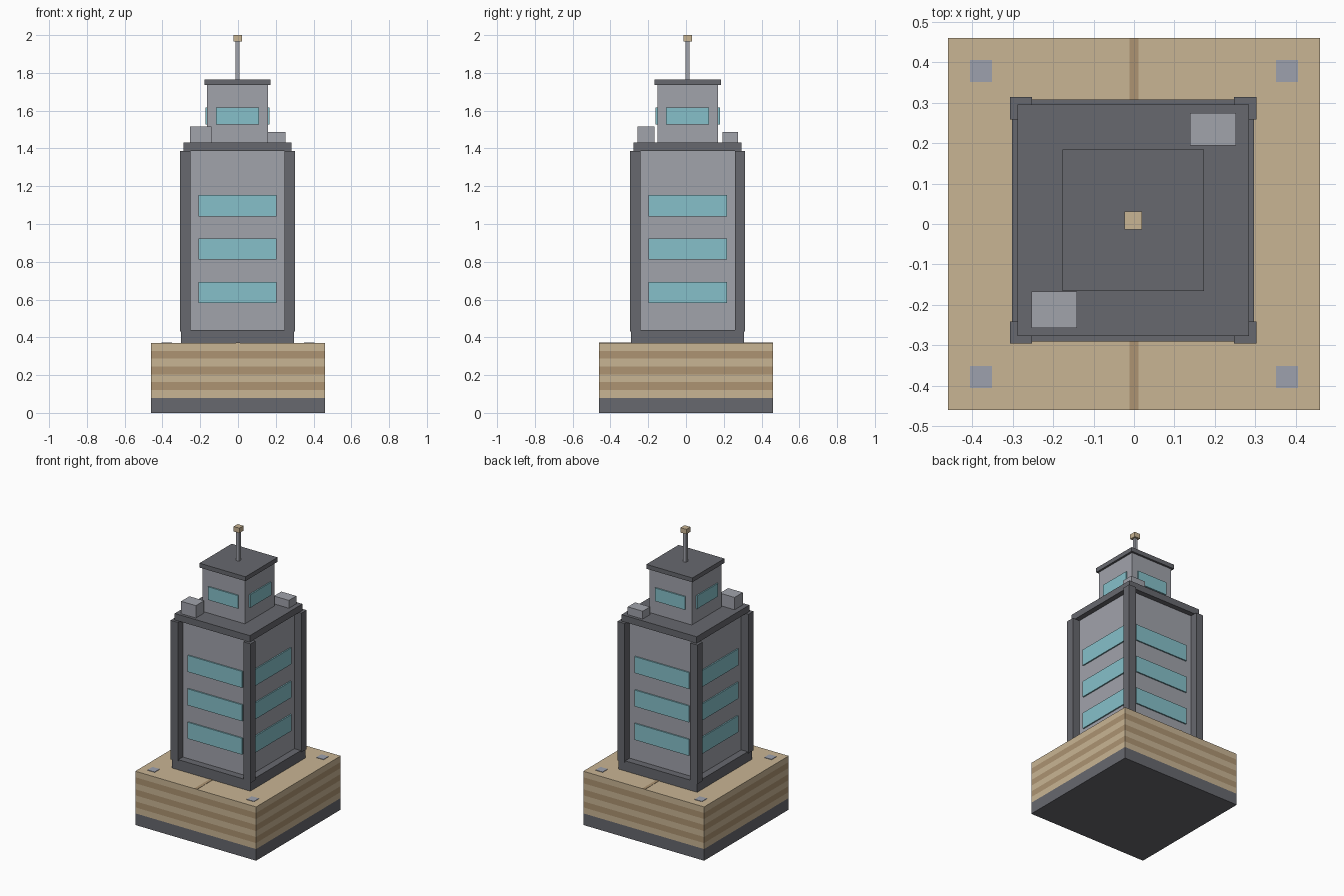
import bpy, bmesh
from mathutils import Vector

if "Cube" in bpy.data.objects:
    bpy.data.objects.remove(bpy.data.objects["Cube"], do_unlink=True)


def make_material(name, rgb):
    # display colour (0-255) to linear
    linear = [((c / 255 + 0.055) / 1.055) ** 2.4 for c in rgb]
    mat = bpy.data.materials.new(name)
    mat.use_nodes = True
    mat.diffuse_color = (*linear, 1)
    mat.node_tree.nodes["Principled BSDF"].inputs["Base Color"].default_value = (*linear, 1)
    return mat


charcoal = make_material("charcoal", (103, 104, 110))
wall_grey = make_material("wall grey", (161, 163, 171))
pad_blue = make_material("pad blue grey", (157, 161, 173))
glass = make_material("window teal", (134, 192, 202))
sand = make_material("sand", (201, 181, 148))
brown = make_material("stripe brown", (173, 148, 114))


def box(name, center, half, z0, z1, mat):
    """Box from a plan centre, plan half sizes and a height range."""
    bm = bmesh.new()
    bmesh.ops.create_cube(bm, size=2)
    for v in bm.verts:
        v.co = Vector((center[0] + v.co.x * half[0],
                       center[1] + v.co.y * half[1],
                       z1 if v.co.z > 0 else z0))
    mesh = bpy.data.meshes.new(name)
    bm.to_mesh(mesh)
    bm.free()
    mesh.materials.append(mat)
    obj = bpy.data.objects.new(name, mesh)
    bpy.context.collection.objects.link(obj)
    return obj


def square(name, center, half, z0, z1, mat):
    return box(name, center, (half, half), z0, z1, mat)


ORIGIN = (0, 0)
TOWER = (-0.002, 0.009)
SIDES = {"front": (0, -1), "back": (0, 1), "left": (1, 0), "right": (-1, 0)}
CORNERS = {"front_left": (1, -1), "front_right": (-1, -1),
           "back_left": (1, 1), "back_right": (-1, 1)}

# Foundation and striped podium
FOOT, DECK, BANDS = 0.08, 0.37, 7
square("foundation", ORIGIN, 0.46, 0, FOOT, charcoal)
podium = square("striped_podium", ORIGIN, 0.46, FOOT, DECK, sand)
podium.data.materials.append(brown)
band = (DECK - FOOT) / BANDS
bm = bmesh.new()
bm.from_mesh(podium.data)
for i in range(1, BANDS):
    bmesh.ops.bisect_plane(bm, geom=bm.verts[:] + bm.edges[:] + bm.faces[:],
                           plane_co=(0, 0, FOOT + i * band), plane_no=(0, 0, 1))
for face in bm.faces:
    if abs(face.normal.z) < 0.5:
        face.material_index = int((face.calc_center_median().z - FOOT) / band) % 2
bm.to_mesh(podium.data)
bm.free()

# Deck details: centre seam and corner pads
box("deck_seam", ORIGIN, (0.0105, 0.46), DECK - 0.002, DECK + 0.002, brown)
for name, (sx, sy) in CORNERS.items():
    square(f"deck_pad_{name}", (sx * 0.378, sy * 0.378), 0.0275,
           DECK - 0.002, DECK + 0.003, pad_blue)

# Main tower
square("tower_plinth", TOWER, 0.299, DECK, 0.44, charcoal)
square("tower_walls", TOWER, 0.25, 0.44, 1.39, wall_grey)
square("tower_roof", TOWER, 0.286, 1.387, 1.432, charcoal)
for name, (sx, sy) in CORNERS.items():
    square(f"corner_post_{name}", (TOWER[0] + sx * 0.277, TOWER[1] + sy * 0.277),
           0.0275, 0.43, 1.387, charcoal)


def windows(name, wall, half_width, z0, z1):
    """One glass plate on each of the four walls."""
    for side, (dx, dy) in SIDES.items():
        center = (TOWER[0] + dx * (wall + 0.004), TOWER[1] + dy * (wall + 0.004))
        half = (0.0048 if dx else half_width, 0.0048 if dy else half_width)
        box(f"{name}_{side}", center, half, z0, z1, glass)


for floor in range(3):
    z = 0.581 + floor * 0.23
    windows(f"tower_window_{floor + 1}", 0.25, 0.207, z, z + 0.113)

# Penthouse
square("penthouse_walls", TOWER, 0.161, 1.43, 1.736, wall_grey)
square("penthouse_roof", TOWER, 0.175, 1.735, 1.765, charcoal)
windows("penthouse_window", 0.161, 0.114, 1.527, 1.617)

# Rooftop units
box("roof_unit_front", (-0.197, -0.212), (0.056, 0.045), 1.432, 1.517, wall_grey)
box("roof_unit_back", (0.195, 0.234), (0.057, 0.04), 1.432, 1.486, wall_grey)

# Mast and beacon
square("mast", TOWER, 0.0105, 1.765, 1.968, wall_grey)
square("beacon", TOWER, 0.022, 1.966, 2.0, sand)
